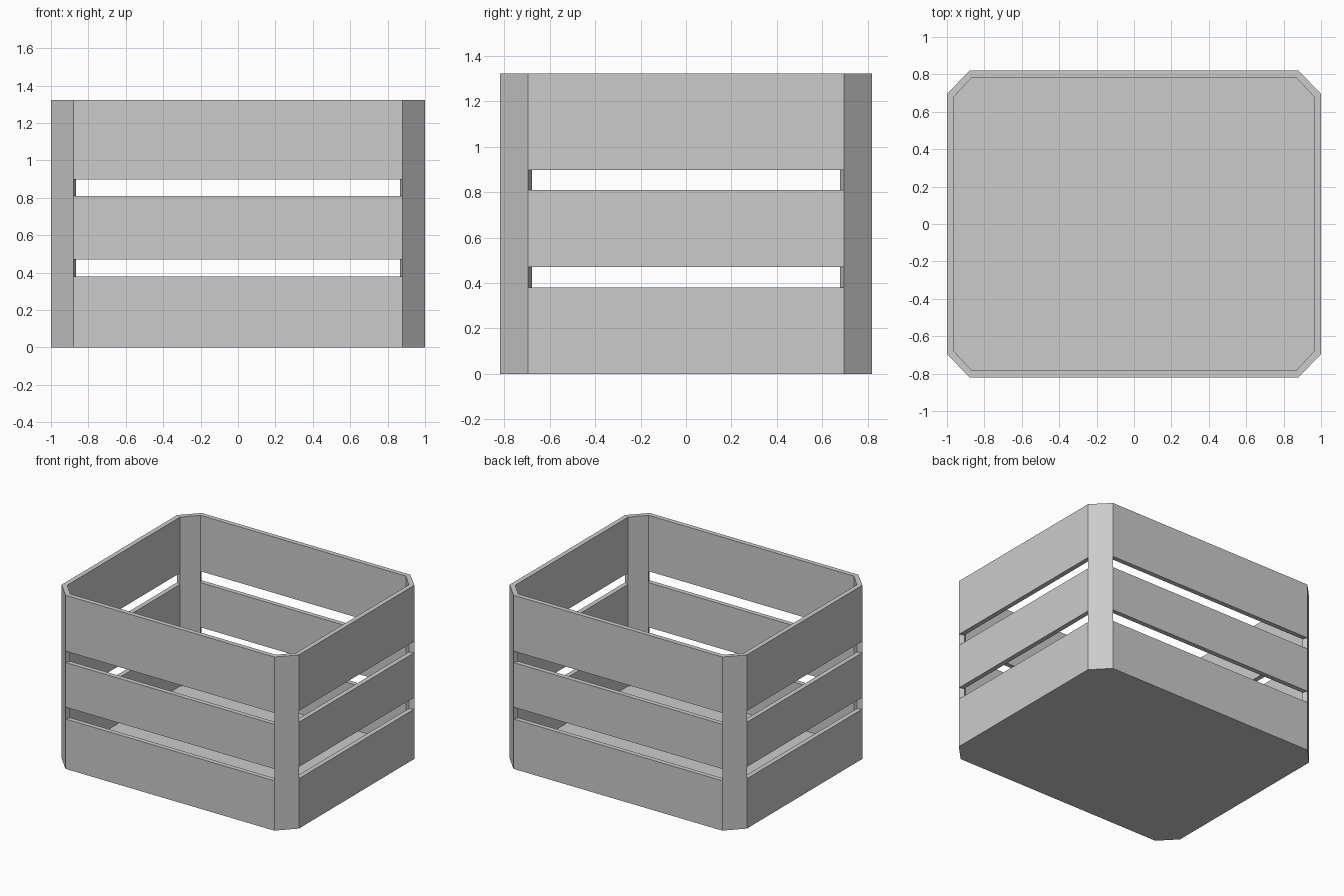
import bpy, bmesh

if "Cube" in bpy.data.objects:
    bpy.data.objects.remove(bpy.data.objects["Cube"])

# Chamfered-rectangle outlines, counter-clockwise from the right-front corner
def outline(x, y, cx, cy):
    return [(x, -cy), (x, cy), (cx, y), (-cx, y),
            (-x, cy), (-x, -cy), (-cx, -y), (cx, -y)]

outer = outline(1.0, 0.82, 0.88, 0.695)
inner = outline(0.964, 0.784, 0.866, 0.679)
floor_z = 0.035
levels = [0, 0.38, 0.47, 0.81, 0.897, 1.323]   # slat, gap, slat, gap, slat

bm = bmesh.new()
O = [[bm.verts.new((x, y, z)) for x, y in outer] for z in levels]
I = [[bm.verts.new((x, y, z or floor_z)) for x, y in inner] for z in levels]

# Slats on even segments, corner posts on odd ones
for k in range(8):
    n = (k + 1) % 8
    for j in range(5):
        if k % 2 == 0 and j % 2 == 1:
            # Open gap: slat edges below and above, post sides left and right
            for a in (j, j + 1):
                bm.faces.new((O[a][k], O[a][n], I[a][n], I[a][k]))
            for s in (k, n):
                bm.faces.new((O[j][s], O[j + 1][s], I[j + 1][s], I[j][s]))
        else:
            bm.faces.new((O[j][k], O[j][n], O[j + 1][n], O[j + 1][k]))
            bm.faces.new((I[j][n], I[j][k], I[j + 1][k], I[j + 1][n]))
    # Top rim
    bm.faces.new((O[5][k], O[5][n], I[5][n], I[5][k]))

# Underside and inside floor
bm.faces.new(O[0][::-1])
bm.faces.new(I[0])

bmesh.ops.recalc_face_normals(bm, faces=bm.faces)
mesh = bpy.data.meshes.new("slatted_crate")
bm.to_mesh(mesh)
bm.free()
bpy.context.collection.objects.link(bpy.data.objects.new("slatted_crate", mesh))
